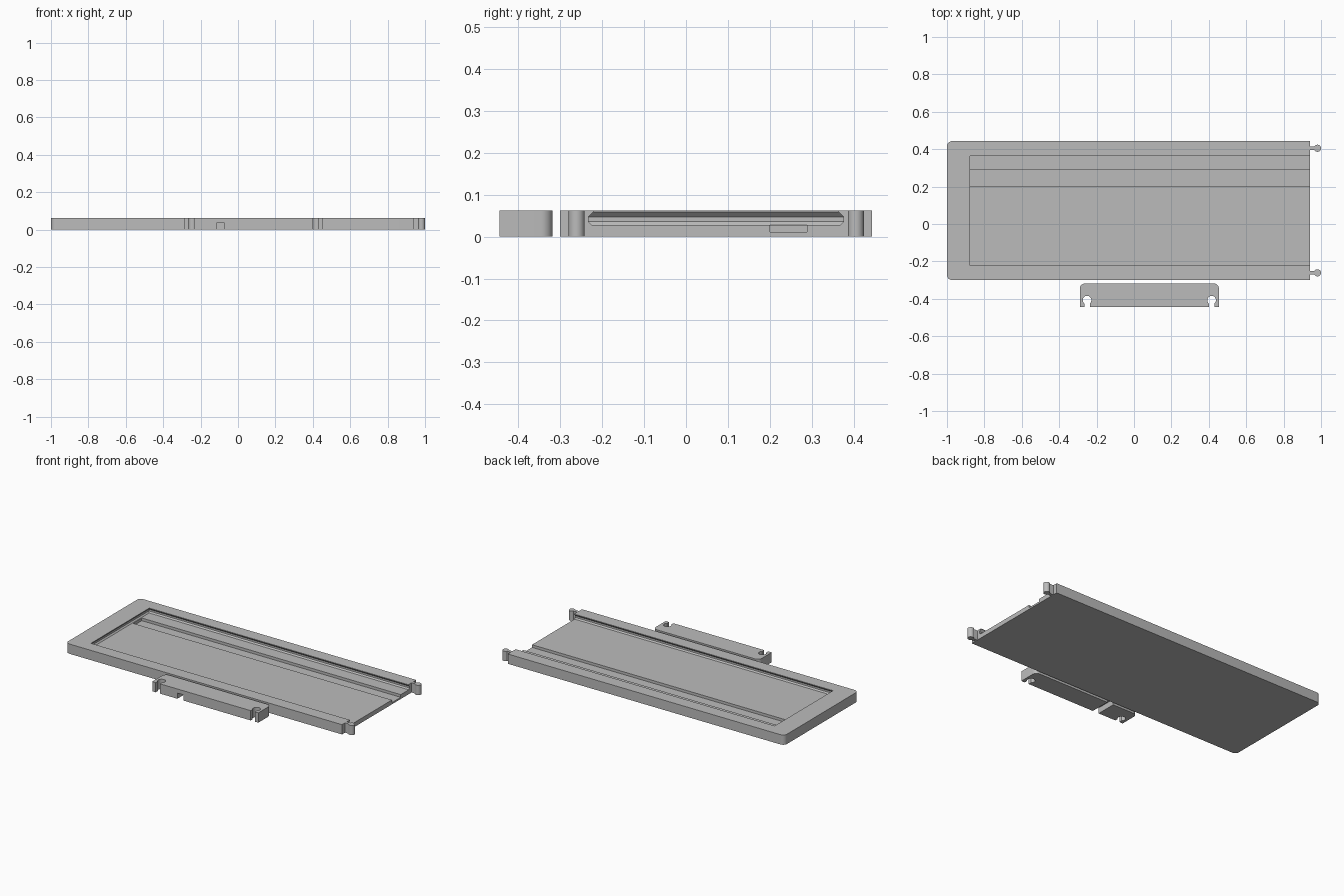
import bpy, bmesh
from math import sin, cos, pi, asin

cube = bpy.data.objects.get("Cube")
if cube:
    bpy.data.objects.remove(cube, do_unlink=True)

H = 0.062
grey = bpy.data.materials.new("plain grey")
grey.use_nodes = True
grey.diffuse_color = (0.5, 0.5, 0.5, 1)
grey.node_tree.nodes["Principled BSDF"].inputs["Base Color"].default_value = (0.5, 0.5, 0.5, 1)


def arc(cx, cy, r, a0, a1, n=8):
    return [(cx + r * cos(a0 + (a1 - a0) * i / n), cy + r * sin(a0 + (a1 - a0) * i / n))
            for i in range(n + 1)]


def loft(name, loops):
    """Closed solid through a stack of matching 3D loops."""
    bm = bmesh.new()
    rings = [[bm.verts.new(p) for p in loop] for loop in loops]
    for a, b in zip(rings, rings[1:]):
        for i in range(len(a)):
            j = (i + 1) % len(a)
            bm.faces.new((a[i], a[j], b[j], b[i]))
    bm.faces.new(rings[0][::-1])
    bm.faces.new(rings[-1])
    bmesh.ops.recalc_face_normals(bm, faces=bm.faces)
    mesh = bpy.data.meshes.new(name)
    bm.to_mesh(mesh)
    bm.free()
    mesh.materials.append(grey)
    ob = bpy.data.objects.new(name, mesh)
    bpy.context.collection.objects.link(ob)
    return ob


def prism(name, outline, z0=0, z1=H):
    return loft(name, [[(x, y, z) for x, y in outline] for z in (z0, z1)])


def rect(x0, x1, y0, y1):
    return [(x0, y0), (x1, y0), (x1, y1), (x0, y1)]


def cut(target, cutter):
    mod = target.modifiers.new("cut", "BOOLEAN")
    mod.operation = "DIFFERENCE"
    mod.solver = "EXACT"
    mod.object = cutter
    bpy.context.view_layer.objects.active = target
    bpy.ops.object.modifier_apply(modifier=mod.name)
    bpy.data.objects.remove(cutter, do_unlink=True)


def smooth(ob):
    bpy.ops.object.select_all(action="DESELECT")
    ob.select_set(True)
    bpy.context.view_layer.objects.active = ob
    bpy.ops.object.shade_smooth_by_angle(angle=pi / 6)


# Tray with two rounded corners
LEFT, RIGHT, FRONT, BACK, R = -1, 0.94, -0.3, 0.443, 0.028
tray = prism("tray", [(RIGHT, FRONT), (RIGHT, BACK)]
             + arc(LEFT + R, BACK - R, R, pi / 2, pi)
             + arc(LEFT + R, FRONT + R, R, pi, 1.5 * pi))

# Undercut sliding recess, open at the right end
levels = [(0.028, 0.004), (0.036, 0.012), (0.047, 0.012), (0.059, 0), (0.08, 0)]
cut(tray, loft("recess_cutter", [
    [(x, y, z) for x, y in rect(-0.877 - g, 1.1, -0.221 - g, 0.364 + g)]
    for z, g in levels]))

# Deeper channel in the recess floor
cut(tray, prism("channel_cutter", rect(-0.877, 1.1, 0.2, 0.288), 0.011, 0.04))
smooth(tray)

# Hinge pegs: round pin on a narrow neck
PIN, NECK = 0.019, 0.009
for name, y in (("front_peg", -0.261), ("back_peg", 0.405)):
    a = pi - asin(NECK / PIN)
    peg = prism(name, [(RIGHT - 0.005, y + NECK), (RIGHT - 0.005, y - NECK)]
                + arc(0.981, y, PIN, -a, a, 28))
    smooth(peg)

# Clip bar with two keyhole sockets open to the front
X0, X1, Y0, Y1 = -0.29, 0.454, -0.445, -0.318
HOLE, SLOT, HY = 0.023, 0.0145, -0.407
a = asin(SLOT / HOLE)
outline = [(X0, Y0)]
for x in (-0.251, 0.415):
    outline += [(x - SLOT, Y0)]
    outline += arc(x, HY, HOLE, 1.5 * pi - a, -0.5 * pi + a, 28)
    outline += [(x + SLOT, Y0)]
outline += [(X1, Y0)]
outline += arc(X1 - R, Y1 - R, R, 0, pi / 2) + arc(X0 + R, Y1 - R, R, pi / 2, pi)
clip = prism("clip_bar", outline)

# Groove across the underside of the clip bar
cut(clip, prism("groove_cutter", rect(-0.114, -0.071, -0.5, -0.31), -0.02, 0.036))
smooth(clip)
